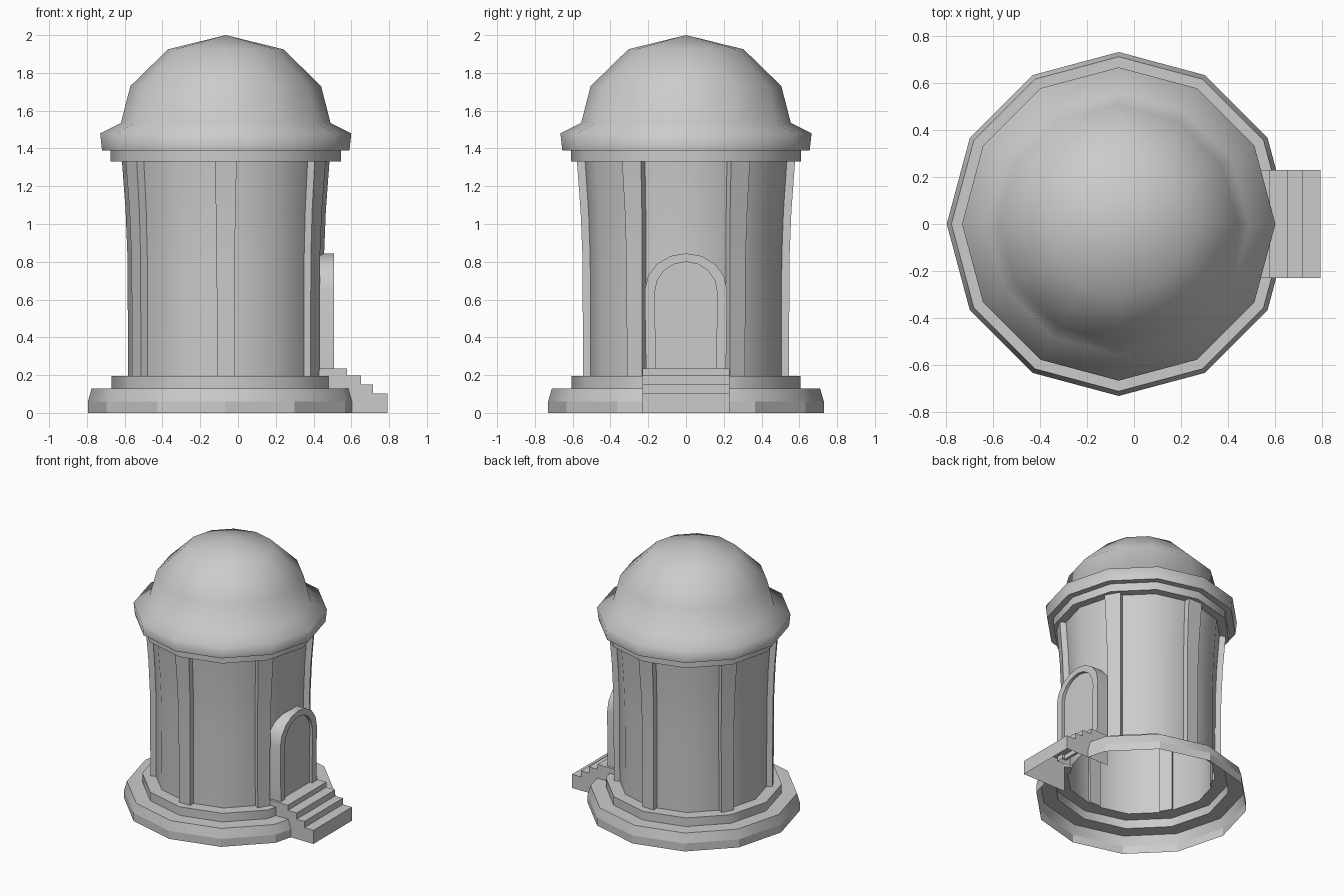
import bpy, bmesh, math
from mathutils import Matrix

cube = bpy.data.objects.get("Cube")
if cube:
    bpy.data.objects.remove(cube)

CX = -0.065      # axis of the tower
SIDES = 12
STAIR_HALF = 0.23

stone = bpy.data.materials.new("grey stone")
stone.use_nodes = True
stone.diffuse_color = (0.6, 0.6, 0.6, 1)
stone.node_tree.nodes["Principled BSDF"].inputs["Base Color"].default_value = (0.6, 0.6, 0.6, 1)


def finish(name, bm, smooth=None):
    mesh = bpy.data.meshes.new(name)
    bm.to_mesh(mesh)
    bm.free()
    mesh.materials.append(stone)
    obj = bpy.data.objects.new(name, mesh)
    bpy.context.collection.objects.link(obj)
    if smooth:
        bpy.ops.object.select_all(action='DESELECT')
        obj.select_set(True)
        bpy.context.view_layer.objects.active = obj
        bpy.ops.object.shade_smooth_by_angle(angle=math.radians(smooth))
    return obj


def lathe(profile):
    """Spin (radius, z) points, listed from bottom to top, around the tower axis."""
    bm = bmesh.new()
    rings = []
    for r, z in profile:
        count = SIDES if r > 0 else 1
        rings.append([bm.verts.new((CX + r * math.cos(math.tau * i / SIDES),
                                    r * math.sin(math.tau * i / SIDES), z))
                      for i in range(count)])
    for low, high in zip(rings, rings[1:]):
        for i in range(SIDES):
            j = (i + 1) % SIDES
            if len(high) == 1:
                bm.faces.new((low[i], low[j], high[0]))
            else:
                bm.faces.new((low[i], low[j], high[j], high[i]))
    return bm


def extrude_outline(points, vector, cap=True):
    """Push a closed outline along a vector."""
    bm = bmesh.new()
    face = bm.faces.new([bm.verts.new(p) for p in points])
    out = bmesh.ops.extrude_face_region(bm, geom=[face], use_keep_orig=cap)
    moved = [v for v in out["geom"] if isinstance(v, bmesh.types.BMVert)]
    bmesh.ops.translate(bm, verts=moved, vec=vector)
    bmesh.ops.recalc_face_normals(bm, faces=bm.faces)
    return bm


# Two-tier plinth, open underneath, with a gap for the stairs
bm = lathe([(0.73, 0), (0.73, 0.06), (0.71, 0.13), (0.605, 0.13), (0.605, 0.195), (0.515, 0.195)])
for side in (-1, 1):
    bmesh.ops.bisect_plane(bm, geom=bm.verts[:] + bm.edges[:] + bm.faces[:],
                           plane_co=(0, side * STAIR_HALF, 0), plane_no=(0, 1, 0))
gap = [f for f in bm.faces if f.calc_center_median().x > 0
       and abs(f.calc_center_median().y) < STAIR_HALF]
bmesh.ops.delete(bm, geom=gap, context='FACES')
plinth = finish("plinth", bm, 35)
for poly in plinth.data.polygons:
    if poly.center.z < 0.05:
        poly.use_smooth = False

# Tower wall, flaring towards the top
wall = [(0.517, 0.195), (0.52, 0.82), (0.53, 1.07), (0.55, 1.34)]
finish("tower_wall", lathe(wall), 40)

# Six pilasters that follow the flare
for n in range(6):
    bm = bmesh.new()
    rows = []
    for (r, z), half in zip(wall, (0.046, 0.048, 0.052, 0.058)):
        rows.append([bm.verts.new(p) for p in ((r - 0.03, -half, z), (r + 0.028, -half, z),
                                               (r + 0.028, half, z), (r - 0.03, half, z))])
    for low, high in zip(rows, rows[1:]):
        for i in range(4):
            j = (i + 1) % 4
            bm.faces.new((low[i], low[j], high[j], high[i]))
    bm.faces.new(rows[0][::-1])
    bm.faces.new(rows[-1])
    turn = Matrix.Rotation(math.radians(30 + 60 * n), 4, 'Z')
    bm.transform(Matrix.Translation((CX, 0, 0)) @ turn)
    finish(f"pilaster_{n + 1}", bm, 30)

# Cornice band and domed roof with its lip
finish("cornice", lathe([(0.53, 1.33), (0.61, 1.33), (0.61, 1.395)]), 40)
finish("domed_roof", lathe([(0.59, 1.39), (0.655, 1.39), (0.665, 1.48), (0.555, 1.535),
                            (0.505, 1.73), (0.305, 1.925), (0, 2.0)]), 75)


def arch(half, spring, top, bottom):
    """Outline of a round-headed opening as (y, z) points."""
    head = [(half * math.cos(math.pi * i / 8), spring + (top - spring) * math.sin(math.pi * i / 8))
            for i in range(9)]
    return [(half * 0.97, bottom)] + head + [(-half * 0.97, bottom)]


# Arched door surround: front ring, outer sides and inner reveal
BACK, PANEL, FRONT = 0.39, 0.485, 0.507
outer = arch(0.218, 0.65, 0.845, 0.2)
inner = arch(0.165, 0.64, 0.8, 0.2)
bm = bmesh.new()
loops = [[bm.verts.new((x, y, z)) for y, z in line]
         for line, x in ((outer, BACK), (outer, FRONT), (inner, FRONT), (inner, PANEL))]
for a, b in zip(loops, loops[1:]):
    for i in range(len(a) - 1):
        bm.faces.new((a[i], a[i + 1], b[i + 1], b[i]))
bmesh.ops.recalc_face_normals(bm, faces=bm.faces)
finish("door_surround", bm, 30)

# Door leaf set back in the surround
bm = bmesh.new()
bm.faces.new([bm.verts.new((PANEL, y, z)) for y, z in inner])
finish("door", bm)

# Entrance stairs, open underneath
steps = [(0.578, 0.235), (0.652, 0.197), (0.716, 0.15), (0.792, 0.103)]
outline = [(0.43, 0), (0.43, steps[0][1])]
for i, (x, z) in enumerate(steps):
    outline += [(x, z), (x, steps[i + 1][1] if i < 3 else 0)]
bm = extrude_outline([(x, -STAIR_HALF, z) for x, z in outline], (0, 2 * STAIR_HALF, 0))
hidden = [f for f in bm.faces if f.calc_center_median().z < 0.001
          or f.calc_center_median().x < 0.431]
bmesh.ops.delete(bm, geom=hidden, context='FACES')
finish("stairs", bm)
